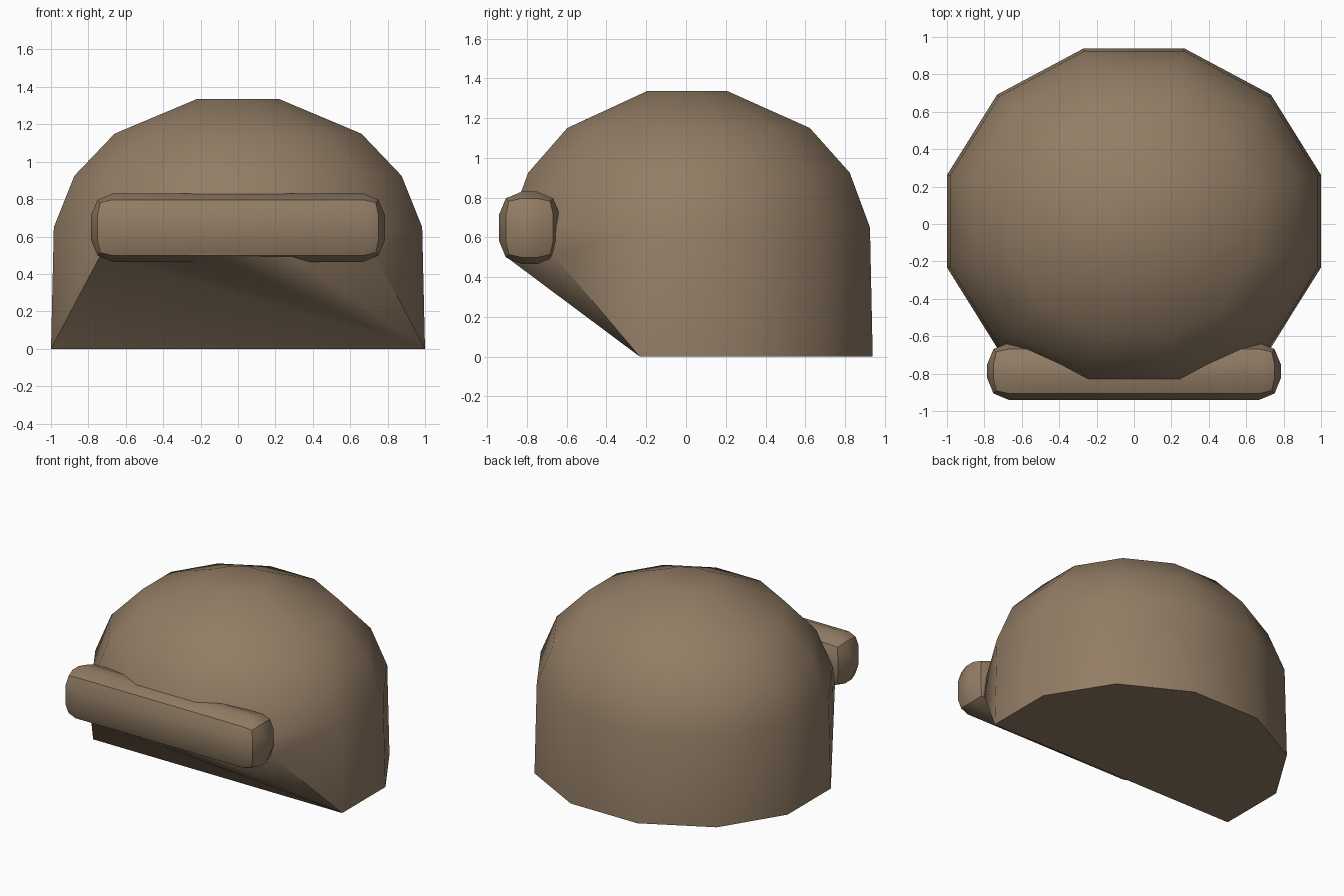
import bpy, bmesh, math

if "Cube" in bpy.data.objects:
    bpy.data.objects.remove(bpy.data.objects["Cube"])

mat = bpy.data.materials.new("brown")
mat.diffuse_color = (0.29, 0.205, 0.13, 1)
mat.use_nodes = True
mat.node_tree.nodes["Principled BSDF"].inputs["Base Color"].default_value = mat.diffuse_color

SIDES = 12
RX, RY, CY = 1.035, 0.957, 0.015


def finish(name, bm):
    bmesh.ops.recalc_face_normals(bm, faces=bm.faces)
    mesh = bpy.data.meshes.new(name)
    bm.to_mesh(mesh)
    bm.free()
    obj = bpy.data.objects.new(name, mesh)
    bpy.context.collection.objects.link(obj)
    mesh.materials.append(mat)
    bpy.ops.object.select_all(action='DESELECT')
    obj.select_set(True)
    bpy.context.view_layer.objects.active = obj
    bpy.ops.object.shade_smooth_by_angle(angle=math.radians(40))
    return obj


# Dome: twelve-sided rings (scale, height); front of the lowest ring is lifted
profile = [(1.0, 0.0), (0.985, 0.65), (0.875, 0.925), (0.66, 1.15), (0.22, 1.335)]
bm = bmesh.new()
rings = []
for i, (s, z) in enumerate(profile):
    ring = []
    for k in range(SIDES):
        a = math.radians(-15 + 30 * k)
        lifted = i == 0 and math.sin(a) < -0.5
        ring.append(bm.verts.new((s * RX * math.cos(a),
                                  s * RY * math.sin(a) + CY * min(1, s + 0.2),
                                  0.505 if lifted else z)))
    rings.append(ring)
for lo, hi in zip(rings, rings[1:]):
    for k in range(SIDES):
        n = (k + 1) % SIDES
        bm.faces.new((lo[k], lo[n], hi[n], hi[k]))
bm.faces.new(rings[-1])

# Flat bottom and the slanted face fanned from one front corner
base = rings[0]
bm.faces.new(base[:8])
slant = base[7:] + base[:1]
for p, q in zip(slant[:-2], slant[1:-1]):
    bm.faces.new((slant[-1], p, q))
finish("dome", bm)

# Rounded front bar
bm = bmesh.new()
bmesh.ops.create_cube(bm, size=1)
for v in bm.verts:
    v.co = (v.co.x * 1.57, v.co.y * 0.305 - 0.7875, v.co.z * 0.365 + 0.6475)
bmesh.ops.bevel(bm, geom=bm.edges[:], offset=0.115, segments=2, profile=0.5,
                affect='EDGES')
finish("front_bar", bm)
